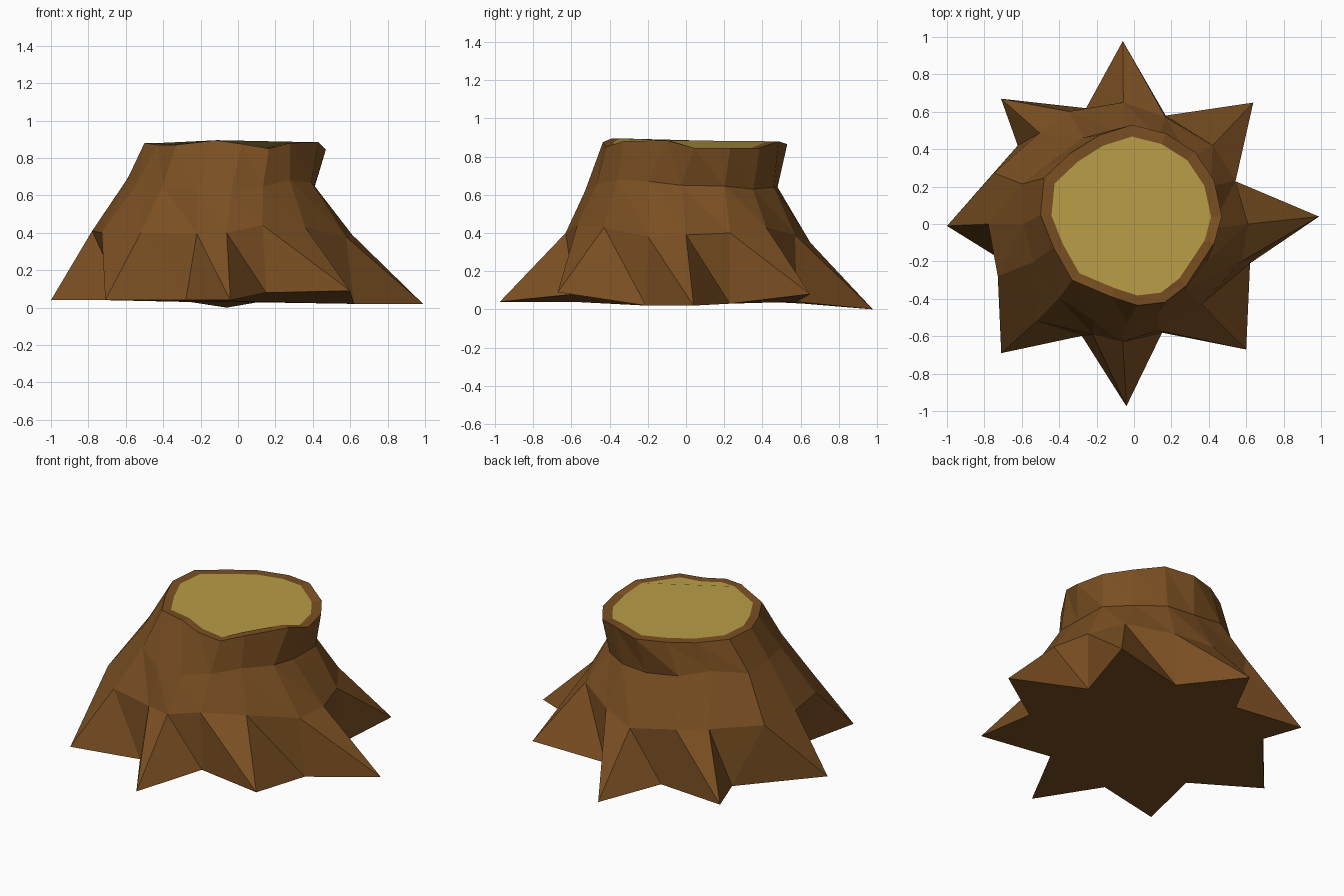
import bpy, bmesh, math

SIDES = 16


def material(name, rgb):
    m = bpy.data.materials.new(name)
    m.diffuse_color = (*rgb, 1)
    return m


def ring(bm, centre, radii, heights, twist):
    """Uneven ring of points, anticlockwise from +x; twist is degrees off even spacing."""
    out = []
    for i, (r, z, t) in enumerate(zip(radii, heights, twist)):
        a = math.radians(360 * i / SIDES + t)
        out.append(bm.verts.new((centre[0] + r * math.cos(a), centre[1] + r * math.sin(a), z)))
    return out


def bridge(bm, low, high):
    """Band of triangle pairs, all split along the same diagonal."""
    for i in range(SIDES):
        j = (i + 1) % SIDES
        bm.faces.new((low[i], low[j], high[i]))
        bm.faces.new((low[j], high[j], high[i]))


bark = material("brown bark", (0.195, 0.078, 0.016))
wood = material("cut wood yellow", (0.48, 0.335, 0.063))
bm = bmesh.new()

# Root tips alternate with valleys around the base
roots = ring(bm, (0, 0),
             (.99, .587, .91, .604, .98, .67, .977, .75, 1.0, .66, .99, .66, .975, .6, .90, .655),
             (.02, .03, .08, .04, 0, .03, .04, .04, .04, .04, .04, .04, .04, .08, .09, .02),
             (2.3, .5, .5, 6.2, 3.5, 0, 1.7, -11.5, .6, 0, -.8, -2.5, -2.4, -8, -3.2, 3.8))
# Root shoulders
shoulder = ring(bm, (0, 0),
                (.61, .59, .594, .595, .653, .695, .70, .797, .78, .78, .735, .63, .633, .585, .56, .61),
                (.39, .40, .43, .39, .35, .40, .40, .41, .41, .40, .40, .395, .40, .44, .43, .38),
                (0, .5, 0, 6, 5, 7.5, 1, 2.5, 0, -1.5, 0, 2, -5.5, -9.5, -5, 3.5))
# Narrow waist of the trunk
waist = ring(bm, (-.08, 0),
             (.49, .53, .515, .505, .48, .50, .49, .56, .51, .50, .51, .535, .53, .515, .505, .51),
             (.65, .645, .63, .64, .64, .67, .70, .68, .69, .67, .65, .62, .62, .65, .68, .67),
             (-3, 0, -2, -2, -3, 0, 0, 0, 0, 1.5, 6, 8, 4.6, 2, 0, 0))
# Rough top rim
rim = ring(bm, (-.01, .05),
           (.48, .475, .475, .47, .48, .46, .465, .51, .49, .455, .475, .453, .486, .50, .478, .465),
           (.845, .845, .845, .88, .865, .87, .87, .88, .88, .87, .87, .895, .875, .85, .88, .885),
           (-1, 0, 0, 0, 0, 0, 0, 0, 0, 0, 2.5, 8.5, 3.5, -2, -8, 3.5))
# Inner edge of the bark rim
inner = [bm.verts.new((-.01 + (v.co.x + .01) * .88, .045 + (v.co.y - .05) * .88, v.co.z)) for v in rim]

for low, high in ((roots, shoulder), (shoulder, waist), (waist, rim), (rim, inner)):
    bridge(bm, low, high)
bm.faces.new(list(reversed(roots)))
cap = bm.faces.new(inner)
cap.material_index = 1

me = bpy.data.meshes.new("tree_stump")
bm.to_mesh(me)
bm.free()
me.materials.append(bark)
me.materials.append(wood)
bpy.context.collection.objects.link(bpy.data.objects.new("tree_stump", me))
